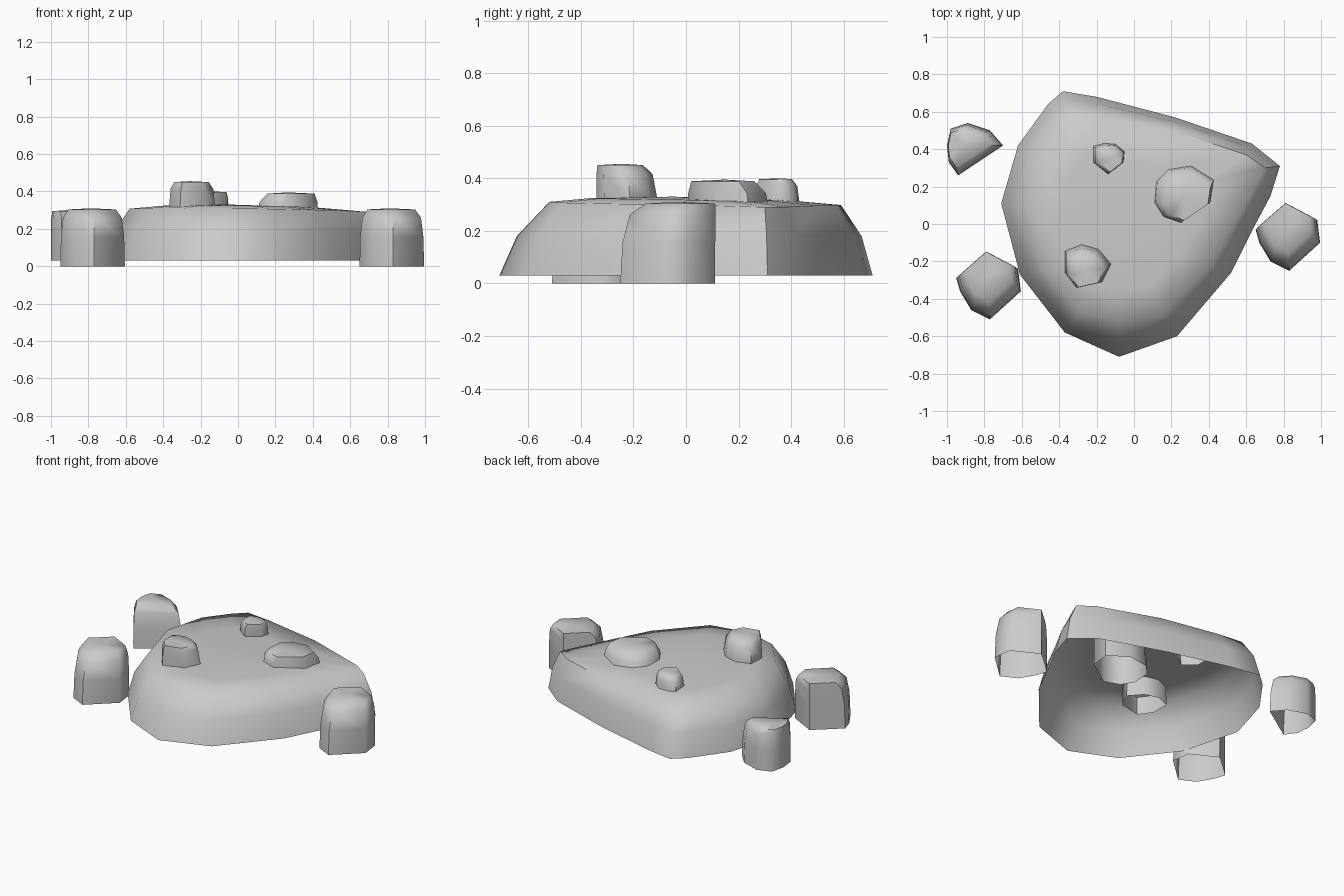
import bpy
import bmesh
from mathutils import Vector

start_cube = bpy.data.objects.get("Cube")
if start_cube:
    bpy.data.objects.remove(start_cube, do_unlink=True)

stone = bpy.data.materials.new("stone_grey")
stone.use_nodes = True
stone.diffuse_color = (0.6, 0.6, 0.6, 1)
stone.node_tree.nodes["Principled BSDF"].inputs["Base Color"].default_value = stone.diffuse_color


def loft(name, rings, peak):
    """Skin stacked rings, close the top with a fan and leave the underside open."""
    bm = bmesh.new()
    loops = [[bm.verts.new(point) for point in ring] for ring in rings]
    count = len(loops[0])
    for lower, upper in zip(loops, loops[1:]):
        for i in range(count):
            j = (i + 1) % count
            bm.faces.new((lower[i], lower[j], upper[j], upper[i]))
    tip = bm.verts.new(peak)
    for i in range(count):
        bm.faces.new((loops[-1][i], loops[-1][(i + 1) % count], tip))
    bmesh.ops.recalc_face_normals(bm, faces=bm.faces)
    mesh = bpy.data.meshes.new(name)
    bm.to_mesh(mesh)
    bm.free()
    mesh.materials.append(stone)
    rock = bpy.data.objects.new(name, mesh)
    bpy.context.collection.objects.link(rock)
    bpy.ops.object.select_all(action="DESELECT")
    rock.select_set(True)
    bpy.context.view_layer.objects.active = rock
    bpy.ops.object.shade_smooth_by_angle(angle=1.1)
    return rock


def boulder(name, outline, bottom, top, lean=(0, 0), shift=(0, 0)):
    """Round-topped stone whose crown leans to one side."""
    points = [Vector(p) + Vector(shift) for p in outline]
    middle = sum(points, Vector((0, 0))) / len(points)
    lean = Vector(lean)
    rings = []
    # Each step: width, height fraction, share of the lean
    for width, rise, share in ((1, 0, 0), (0.98, 0.5, 0.1), (0.91, 0.84, 0.4), (0.74, 0.98, 1)):
        z = bottom + (top - bottom) * rise
        rings.append([(middle + (p - middle) * width + lean * share).to_3d() + Vector((0, 0, z))
                      for p in points])
    return loft(name, rings, (*(middle + lean), top))


# Main slab: foot outline and matching shoulder outline, clockwise pairs
foot = [(-.38, .71), (-.46, .64), (-.62, .42), (-.71, .11), (-.61, -.27),
        (-.37, -.58), (-.08, -.71), (.23, -.6), (.52, -.26), (.65, 0),
        (.73, .15), (.78, .31), (.63, .43), (.22, .57), (-.2, .68)]
shoulder = [(-.34, .59), (-.41, .52), (-.52, .37), (-.58, .1), (-.48, -.25),
            (-.29, -.47), (-.08, -.52), (.16, -.48), (.41, -.22), (.53, 0),
            (.63, .17), (.7, .3), (.6, .37), (.21, .5), (-.17, .57)]


def crown_height(x, y):
    return 0.31 - 0.02 * max(x, 0) - 0.02 * max(y, 0)


core = Vector((-0.05, -0.05))
base, belt, rim, inner = [], [], [], []
for low, high in zip(foot, shoulder):
    low, high = Vector(low), Vector(high)
    base.append((*low, 0.03))
    belt.append((*low.lerp(high, 0.35), 0.18))
    rim.append((*high, crown_height(*high)))
    flat = high.lerp(core, 0.35)
    inner.append((*flat, crown_height(*flat) + 0.015))
loft("main_slab", [base, belt, rim, inner], (*core, 0.33))

# Standing stones around the slab
pillar = [(.81, .11), (.98, .02), (.995, -.1), (.83, -.25), (.73, -.2), (.67, -.1), (.65, -.03)]
boulder("left_standing_stone", pillar, 0, 0.31, (0, 0.05))
boulder("right_standing_stone", pillar, 0, 0.31, (0, 0.05), (-1.6, -0.26))
boulder("back_standing_stone",
        [(-.7, .42), (-.77, .5), (-.89, .54), (-.98, .51), (-1, .42), (-.99, .33), (-.94, .26)],
        0.03, 0.3, (-0.02, 0))

# Stones sunk into the top of the slab
boulder("large_top_stone",
        [(.1, .24), (.17, .31), (.3, .33), (.43, .25), (.41, .12), (.24, .005), (.14, .04), (.09, .12)],
        0.07, 0.395, (0.03, -0.03))
boulder("front_top_stone",
        [(-.37, -.14), (-.28, -.105), (-.19, -.13), (-.12, -.21), (-.17, -.31), (-.31, -.34), (-.37, -.26)],
        0.2, 0.455, (0, -0.03))
boulder("small_top_stone",
        [(-.22, .42), (-.16, .435), (-.1, .43), (-.05, .39), (-.055, .33), (-.14, .265), (-.22, .33)],
        0.21, 0.4, (0.01, -0.015))
